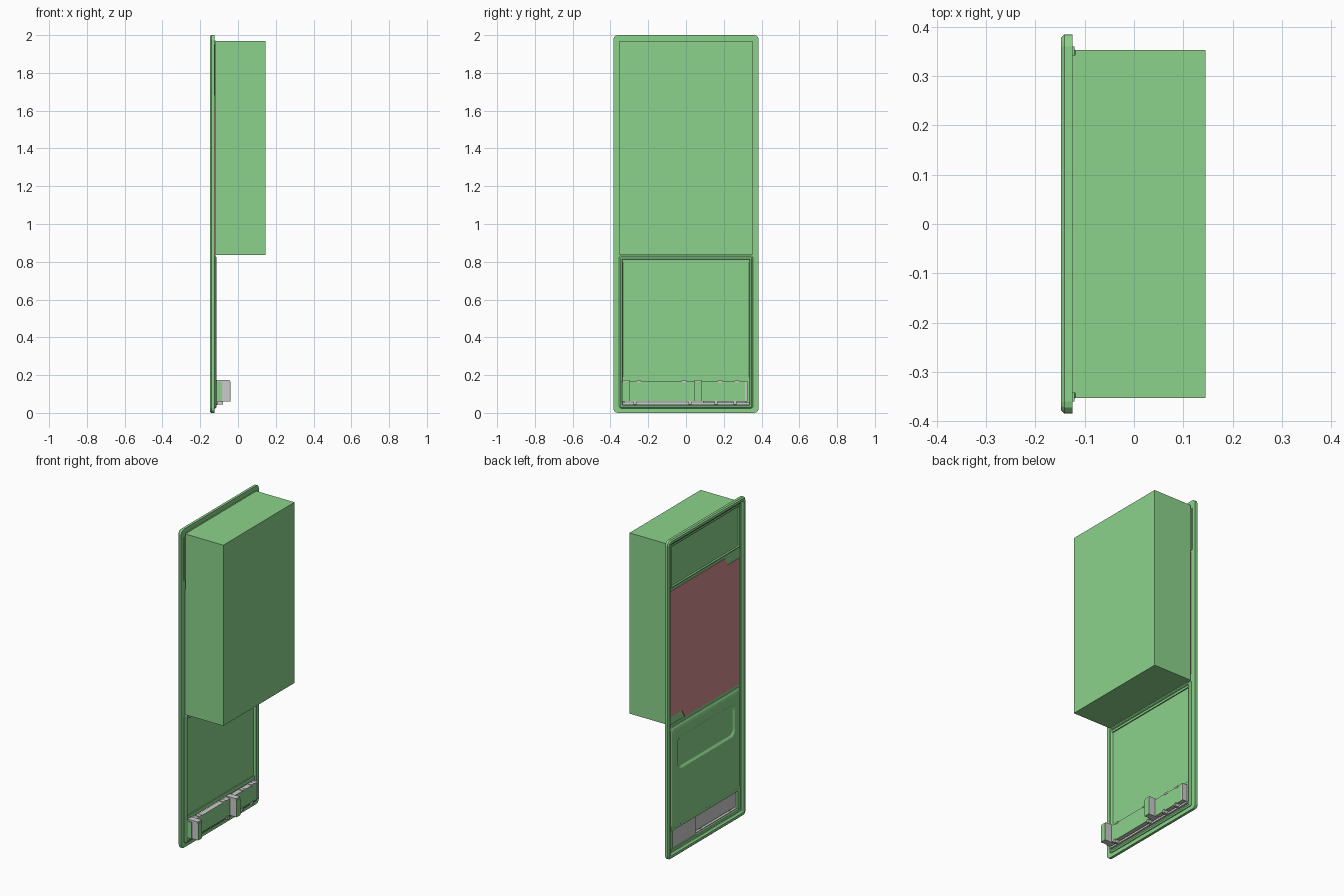
import bpy, bmesh, math

if "Cube" in bpy.data.objects:
    bpy.data.objects.remove(bpy.data.objects["Cube"])


def material(name, rgb):
    m = bpy.data.materials.new(name)
    m.diffuse_color = (*rgb, 1)
    m.use_nodes = True
    m.node_tree.nodes["Principled BSDF"].inputs["Base Color"].default_value = m.diffuse_color
    return m


GREEN = material("green", (0.26, 0.65, 0.26))
RED = material("red", (0.65, 0.26, 0.27))


def finish(name, bm, mat):
    bmesh.ops.recalc_face_normals(bm, faces=bm.faces[:])
    mesh = bpy.data.meshes.new(name)
    bm.to_mesh(mesh)
    bm.free()
    ob = bpy.data.objects.new(name, mesh)
    bpy.context.collection.objects.link(ob)
    if mat:
        mesh.materials.append(mat)
    return ob


def box(name, x, y, z, mat=None):
    bm = bmesh.new()
    bmesh.ops.create_cube(bm, size=1)
    for v in bm.verts:
        v.co = [a + (b - a) * (c + 0.5) for (a, b), c in zip((x, y, z), v.co)]
    return finish(name, bm, mat)


def rounded_loop(y0, y1, z0, z1, r, segs=3):
    pts = []
    corners = [(y1 - r, z1 - r), (y0 + r, z1 - r), (y0 + r, z0 + r), (y1 - r, z0 + r)]
    for k, (cy, cz) in enumerate(corners):
        for i in range(segs + 1):
            a = math.pi / 2 * (k + i / segs)
            pts.append((cy + r * math.cos(a), cz + r * math.sin(a)))
    return pts


def loft(name, steps, mat=None, ring=False):
    """Joins rounded rectangles (half width, z0, z1, x, radius); a ring closes on itself."""
    bm = bmesh.new()
    loops = [[bm.verts.new((x, y, z)) for y, z in rounded_loop(-w, w, z0, z1, r)]
             for w, z0, z1, x, r in steps]
    pairs = list(zip(loops, loops[1:]))
    if ring:
        pairs.append((loops[-1], loops[0]))
    else:
        bm.faces.new(loops[0])
        bm.faces.new(loops[-1])
    for a, b in pairs:
        n = len(a)
        for i in range(n):
            bm.faces.new((a[i], a[(i + 1) % n], b[(i + 1) % n], b[i]))
    return finish(name, bm, mat)


def frame(name, w, z0, z1, profile, r, mat=None):
    """Sweeps an (inset, x) profile around a rounded rectangle."""
    return loft(name, [(w - d, z0 + d, z1 - d, x, max(r - d, 0.004)) for d, x in profile],
                mat, True)


# Outer door frame with chamfered rim
frame("door_frame", 0.385, 0.0, 2.0,
      [(0, -0.125), (0, -0.141), (0.007, -0.148), (0.022, -0.148),
       (0.028, -0.141), (0.034, -0.138), (0.034, -0.125)], 0.025, GREEN)

# Cabinet body
box("cabinet_body", (-0.119, 0.145), (-0.353, 0.353), (0.835, 1.97), GREEN)

# Sheet behind the frame, above the lower cover
box("back_panel", (-0.128, -0.119), (-0.343, 0.343), (0.80, 1.972), GREEN)
frame("panel_edge", 0.354, 0.80, 1.975, [(0, -0.129), (0, -0.125), (0.013, -0.125),
                                       (0.013, -0.129)], 0.01, GREEN)

# Upper tray with raised lip, and its side strips
frame("upper_tray_lip", 0.345, 1.69, 1.955,
      [(0, -0.126), (0, -0.135), (0.006, -0.135), (0.012, -0.126)], 0.008, GREEN)
for side, s in (("left", -1), ("right", 1)):
    box("tray_strip_" + side, (-0.128, -0.121), sorted((s * 0.34, s * 0.36)),
        (1.68, 1.95), GREEN)

# Red panel with one notch at each of two opposite corners
bm = bmesh.new()
half = [(-0.347, 0.83), (0.20, 0.83), (0.225, 0.88), (0.347, 0.88)]
outline = half + [(-y, 2.5 - z) for y, z in half]
face = bm.faces.new([bm.verts.new((-0.132, y, z)) for y, z in outline])
new = bmesh.ops.extrude_face_region(bm, geom=[face])["geom"]
bmesh.ops.translate(bm, vec=(0.0105, 0, 0),
                    verts=[g for g in new if isinstance(g, bmesh.types.BMVert)])
finish("red_panel", bm, RED)

# Lower flange around the cover and the slot
frame("lower_flange", 0.355, 0.024, 0.832,
      [(0, -0.13), (0, -0.121), (0.008, -0.113), (0.016, -0.113), (0.024, -0.13)],
      0.012, GREEN)

# Lower cover with rounded edge and a shallow rounded recess
loft("lower_cover", [(0.345, 0.18, 0.815, -0.126, 0.01),
                     (0.343, 0.18, 0.812, -0.133, 0.015),
                     (0.336, 0.185, 0.80, -0.139, 0.02),
                     (0.322, 0.195, 0.785, -0.142, 0.03),
                     (0.285, 0.53, 0.735, -0.142, 0.04),
                     (0.272, 0.543, 0.722, -0.133, 0.03)], GREEN)

# Slot surround
for part, z in (("top", (0.165, 0.19)), ("bottom", (0.028, 0.05))):
    box("slot_" + part, (-0.136, -0.121), (-0.345, 0.345), z, GREEN)
for side, y in (("left", (-0.348, -0.325)), ("right", (0.32, 0.348))):
    box("slot_" + side, (-0.134, -0.121), y, (0.04, 0.18), GREEN)

# Lower bar with green face, and grey plate behind the slot
box("bar_core", (-0.12, -0.089), (-0.338, 0.318), (0.064, 0.164))
box("bar_face", (-0.089, -0.085), (-0.34, 0.32), (0.06, 0.165), GREEN)
box("bar_end_cap", (-0.115, -0.083), (0.312, 0.325), (0.06, 0.168))
box("bar_start_cap", (-0.115, -0.087), (-0.343, -0.336), (0.06, 0.165), GREEN)
box("slot_flap", (-0.129, -0.12), (0.09, 0.318), (0.046, 0.16))
box("bar_top_rail", (-0.115, -0.085), (-0.335, 0.315), (0.163, 0.167))

# Brackets standing out from the bar
for i, y in enumerate((-0.318, 0.063)):
    box(f"bracket_{i + 1}", (-0.115, -0.044), (y - 0.019, y + 0.019), (0.06, 0.175))
    box(f"bracket_face_{i + 1}", (-0.044, -0.04), (y - 0.019, y + 0.019),
        (0.06, 0.165), GREEN)

# Clips along the top and bottom of the bar
for i, y in enumerate((-0.25, -0.01, 0.18, 0.27)):
    box(f"top_clip_{i + 1}", (-0.115, -0.083), (y - 0.013, y + 0.013), (0.16, 0.171))
for i, y in enumerate((-0.27, 0.02, 0.16, 0.26)):
    box(f"bottom_clip_{i + 1}", (-0.115, -0.08), (y - 0.008, y + 0.008), (0.045, 0.066))
box("bottom_rail", (-0.125, -0.105), (-0.335, 0.335), (0.043, 0.055))
